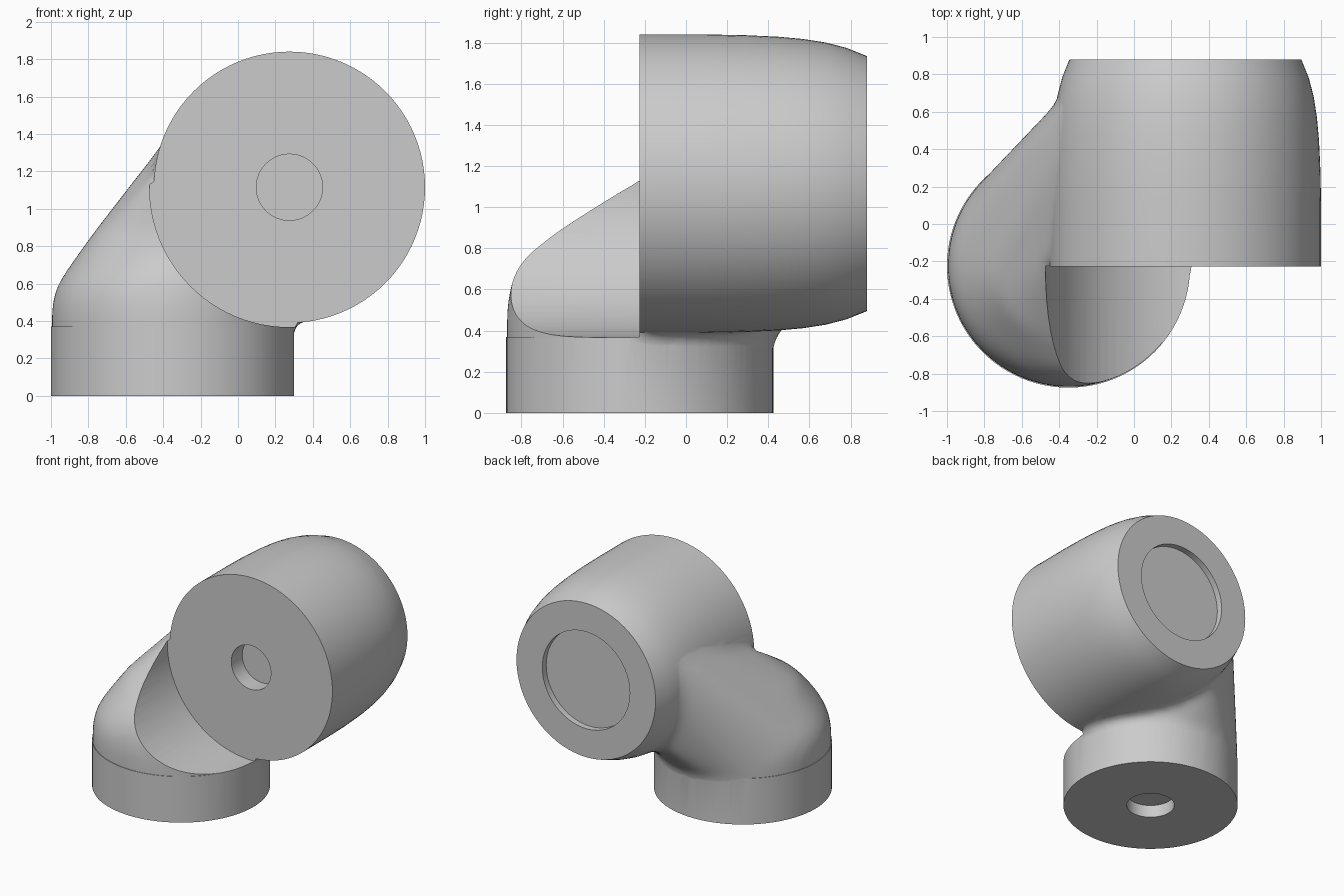
import bpy, bmesh, math
from mathutils import Matrix, Vector

if "Cube" in bpy.data.objects:
    bpy.data.objects.remove(bpy.data.objects["Cube"])

BASE = Vector((-0.35, -0.225, 0))      # vertical socket axis
BAR = Vector((0.275, 0, 1.115))        # horizontal barrel axis
FRONT = -0.226
ALONG_Y = Matrix.Rotation(-math.pi / 2, 4, 'X')


def finish(name, bm):
    bmesh.ops.recalc_face_normals(bm, faces=bm.faces)
    me = bpy.data.meshes.new(name)
    bm.to_mesh(me)
    bm.free()
    ob = bpy.data.objects.new(name, me)
    bpy.context.collection.objects.link(ob)
    return ob


def turned(name, profile, origin, lay=False, n=96):
    """Solid turned from (radius, height) points; lay=True turns it about y."""
    bm = bmesh.new()
    rings = [[bm.verts.new((r * math.cos(2 * math.pi * i / n),
                            r * math.sin(2 * math.pi * i / n), h))
              for i in range(n)] for r, h in profile]
    for a, b in zip(rings, rings[1:]):
        for i in range(n):
            j = (i + 1) % n
            bm.faces.new((a[i], a[j], b[j], b[i]))
    bm.faces.new(rings[0])
    bm.faces.new(rings[-1])
    if lay:
        bm.transform(ALONG_Y)
    bm.transform(Matrix.Translation(origin))
    return finish(name, bm)


def apply(ob, kind, **props):
    bpy.context.view_layer.objects.active = ob
    m = ob.modifiers.new(kind, kind)
    for k, v in props.items():
        setattr(m, k, v)
    bpy.ops.object.modifier_apply(modifier=m.name)


def combine(ob, other, op):
    other.hide_render = True
    apply(ob, 'BOOLEAN', operation=op, solver='EXACT', object=other)
    bpy.data.objects.remove(other)


def barrel_profile(shrink=0.0):
    pts = [(.725, FRONT), (.725, .1), (.722, .28), (.714, .45), (.703, .57),
           (.686, .68), (.66, .78), (.62, .88)]
    return [(r - shrink, h) for r, h in pts]


# Shoulder flowing from the socket up into the barrel's left side
bm = bmesh.new()
for cx, r, z in [(-.35, .648, .35), (-.35, .648, .46), (-.335, .64, .58),
                 (-.30, .61, .68), (-.265, .56, .77), (-.36, .40, .89)]:
    for i in range(64):
        a = 2 * math.pi * i / 64
        bm.verts.new((cx + r * math.cos(a), BASE.y + r * math.sin(a), z))
for y, top, r in [(-.2, 176, .725), (.1, 169, .725), (.4, 160, .716), (.65, 156, .69)]:
    for i in range(9):
        a = math.radians(top + (225 - top) * i / 8)
        bm.verts.new((BAR.x + r * math.cos(a), y, BAR.z + r * math.sin(a)))
hull = bmesh.ops.convex_hull(bm, input=bm.verts)
junk = {e for e in hull['geom_interior'] + hull['geom_unused']
        if isinstance(e, bmesh.types.BMVert)}
bmesh.ops.delete(bm, geom=list(junk), context='VERTS')
body = finish("elbow_joint", bm)

# Soft fillets where shoulder, socket and barrel meet
combine(body, turned("socket_core", [(.646, .02), (.646, .5)], BASE), 'UNION')
combine(body, turned("barrel_core", barrel_profile(.004), BAR, True), 'UNION')
apply(body, 'REMESH', mode='VOXEL', voxel_size=.028)
apply(body, 'SMOOTH', factor=.5, iterations=32)

# Crisp socket, then clearance scooped out in front of the barrel
combine(body, turned("socket", [(.65, 0), (.65, .37)], BASE), 'UNION')
combine(body, turned("clearance", [(.748, -1.2), (.748, -.225)], BAR, True), 'DIFFERENCE')

# Crisp barrel
combine(body, turned("barrel", barrel_profile(), BAR, True), 'UNION')

# Pin holes and the shallow rear recess
for r, a, b, origin, lay in [(.177, -.1, .1, BASE, False),
                             (.177, -.4, FRONT + .14, BAR, True),
                             (.39, .83, 1.0, BAR, True)]:
    combine(body, turned("hole", [(r, a), (r, b)], origin, lay, 64), 'DIFFERENCE')

bpy.ops.object.select_all(action='DESELECT')
body.select_set(True)
bpy.context.view_layer.objects.active = body
bpy.ops.object.shade_smooth_by_angle(angle=math.radians(35))
